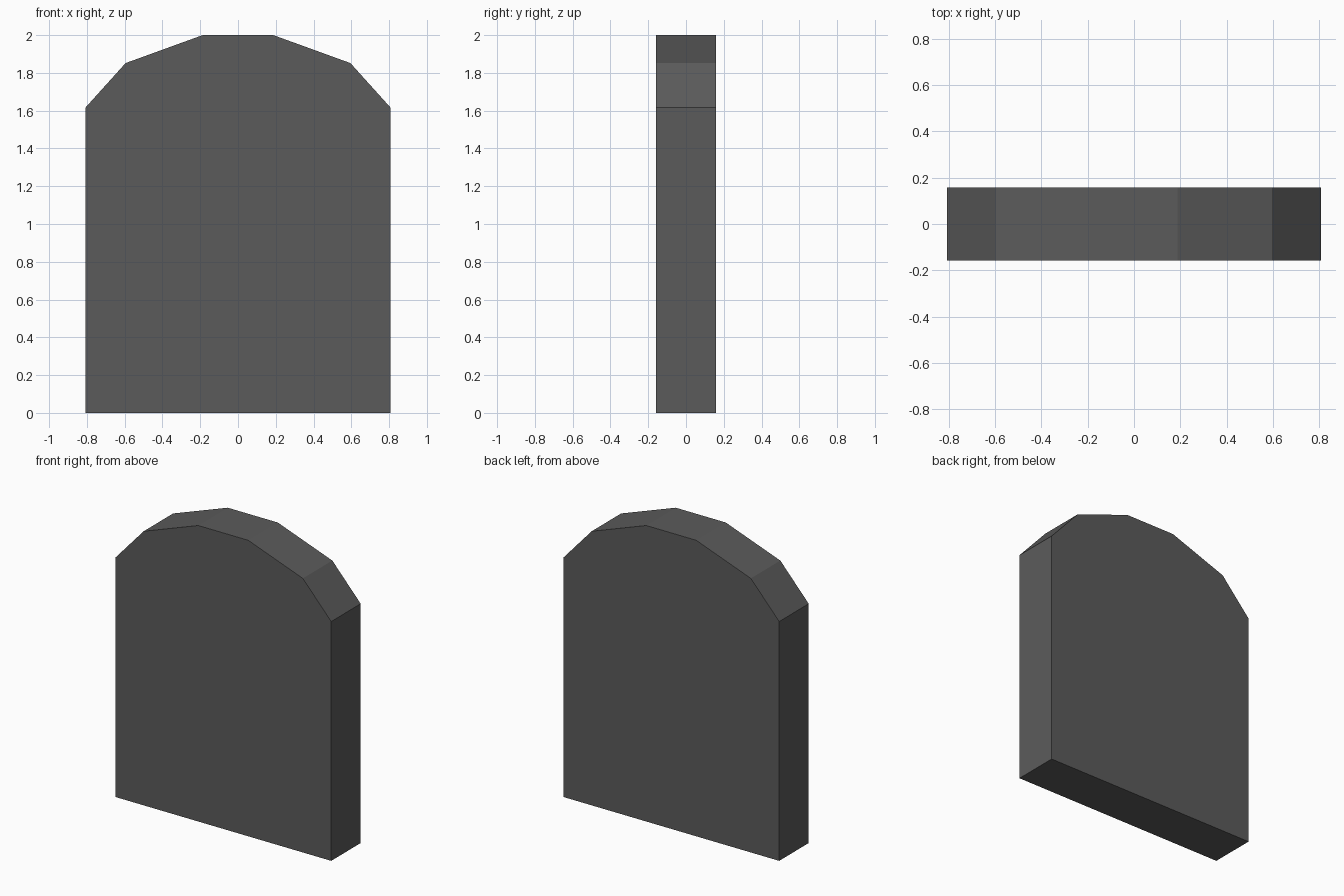
import bpy, bmesh

if "Cube" in bpy.data.objects:
    bpy.data.objects.remove(bpy.data.objects["Cube"])

# Dark stone colour
stone = bpy.data.materials.new("dark_stone")
stone.diffuse_color = (0.105, 0.105, 0.105, 1)
stone.use_nodes = True
stone.node_tree.nodes["Principled BSDF"].inputs["Base Color"].default_value = stone.diffuse_color

# Right half of the faceted arch outline, mirrored to the left
half = [(0.807, 0.0), (0.807, 1.617), (0.595, 1.852), (0.187, 2.0)]
outline = half + [(-x, z) for x, z in reversed(half)]
depth = 0.315

# Upright slab: outline face extruded front to back
bm = bmesh.new()
face = bm.faces.new([bm.verts.new((x, -depth / 2, z)) for x, z in outline])
ext = bmesh.ops.extrude_face_region(bm, geom=[face], use_keep_orig=True)
verts = [v for v in ext["geom"] if isinstance(v, bmesh.types.BMVert)]
bmesh.ops.translate(bm, verts=verts, vec=(0, depth, 0))
bmesh.ops.recalc_face_normals(bm, faces=bm.faces)

mesh = bpy.data.meshes.new("stone_slab")
bm.to_mesh(mesh)
bm.free()
mesh.materials.append(stone)
slab = bpy.data.objects.new("stone_slab", mesh)
bpy.context.collection.objects.link(slab)
